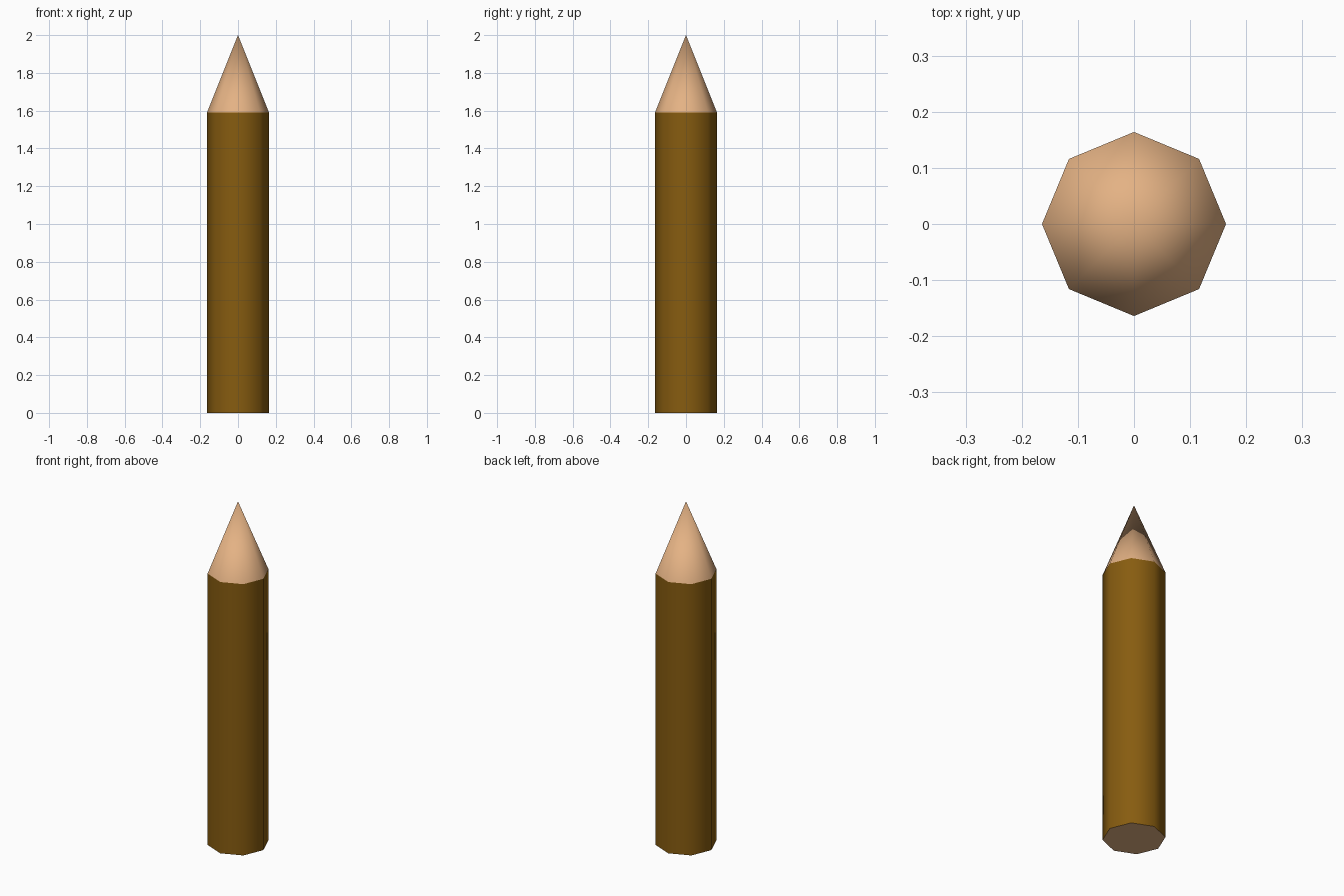
import bpy, bmesh, math

if "Cube" in bpy.data.objects:
    bpy.data.objects.remove(bpy.data.objects["Cube"])

SIDES, RADIUS, SHOULDER, HEIGHT = 8, 0.164, 1.59, 2.0


def material(name, color):
    m = bpy.data.materials.new(name)
    m.diffuse_color = (*color, 1)
    m.use_nodes = True
    m.node_tree.nodes["Principled BSDF"].inputs["Base Color"].default_value = m.diffuse_color
    return m


paint = material("brown_paint", (0.242, 0.107, 0.005))
wood = material("bare_wood", (0.775, 0.445, 0.231))


def ring(bm, z):
    step = math.tau / SIDES
    return [bm.verts.new((RADIUS * math.cos(i * step), RADIUS * math.sin(i * step), z))
            for i in range(SIDES)]


def finish(bm, name, mats):
    mesh = bpy.data.meshes.new(name)
    bm.to_mesh(mesh)
    bm.free()
    for m in mats:
        mesh.materials.append(m)
    obj = bpy.data.objects.new(name, mesh)
    bpy.context.collection.objects.link(obj)
    bpy.ops.object.select_all(action='DESELECT')
    obj.select_set(True)
    bpy.context.view_layer.objects.active = obj
    bpy.ops.object.shade_smooth_by_angle(angle=math.radians(60))


# Painted octagonal barrel with a bare wood end
bm = bmesh.new()
low, high = ring(bm, 0), ring(bm, SHOULDER)
for i in range(SIDES):
    j = (i + 1) % SIDES
    bm.faces.new((low[i], low[j], high[j], high[i]))
bm.faces.new(low[::-1]).material_index = 1
finish(bm, "pencil_barrel", [paint, wood])

# Sharpened wooden point
bm = bmesh.new()
base = ring(bm, SHOULDER)
tip = bm.verts.new((0, 0, HEIGHT))
for i in range(SIDES):
    bm.faces.new((base[i], base[(i + 1) % SIDES], tip))
finish(bm, "pencil_point", [wood])
